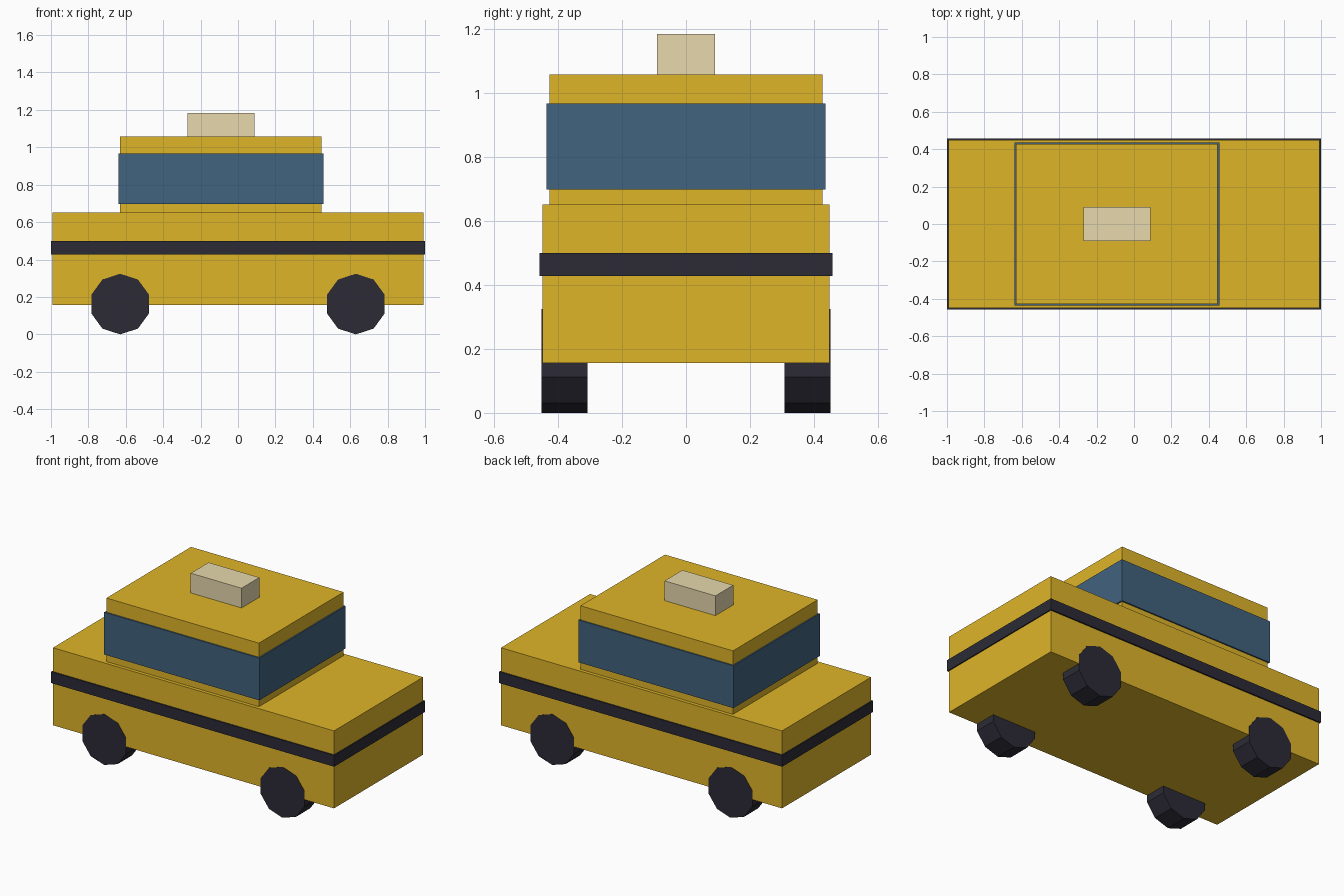
import bpy
import math

cube = bpy.data.objects.get("Cube")
if cube:
    bpy.data.objects.remove(cube, do_unlink=True)


def material(name, r, g, b):
    mat = bpy.data.materials.new(name)
    mat.use_nodes = True
    colour = (r, g, b, 1)
    mat.diffuse_color = colour
    bsdf = next(n for n in mat.node_tree.nodes if n.type == 'BSDF_PRINCIPLED')
    bsdf.inputs["Base Color"].default_value = colour
    return mat


yellow = material("cab_yellow", 0.74, 0.46, 0.022)
black = material("rubber_black", 0.025, 0.024, 0.037)
glass = material("window_blue", 0.053, 0.125, 0.21)
cream = material("sign_cream", 0.88, 0.76, 0.46)


def finish(name, mat):
    obj = bpy.context.object
    obj.name = obj.data.name = name
    obj.data.materials.append(mat)
    bpy.ops.object.transform_apply(location=False, rotation=True, scale=True)
    return obj


def block(name, mat, x0, x1, half_y, z0, z1):
    """Box spanning x0..x1 and z0..z1, centred across y."""
    bpy.ops.mesh.primitive_cube_add(size=1, location=((x0 + x1) / 2, 0, (z0 + z1) / 2))
    bpy.context.object.scale = (x1 - x0, 2 * half_y, z1 - z0)
    return finish(name, mat)


# Lower body with the dark belt around it
block("body", yellow, -0.993, 0.993, 0.449, 0.156, 0.651)
block("belt_stripe", black, -1.0, 1.0, 0.458, 0.427, 0.499)

# Cabin, wraparound windows and roof sign
block("cabin", yellow, -0.631, 0.447, 0.427, 0.651, 1.057)
block("window_band", glass, -0.64, 0.456, 0.436, 0.697, 0.967)
block("roof_sign", cream, -0.271, 0.088, 0.09, 1.057, 1.183)

# Ten-sided wheels with a corner pointing straight down
radius, inner, outer = 0.162, 0.308, 0.451
for end, x in (("right", -0.63), ("left", 0.63)):
    for side, sign in (("front", -1), ("back", 1)):
        bpy.ops.mesh.primitive_cylinder_add(
            vertices=10, radius=radius, depth=outer - inner,
            location=(x, sign * (inner + outer) / 2, radius),
            rotation=(math.pi / 2, 0, 0))
        finish(f"{side}_{end}_wheel", black)
